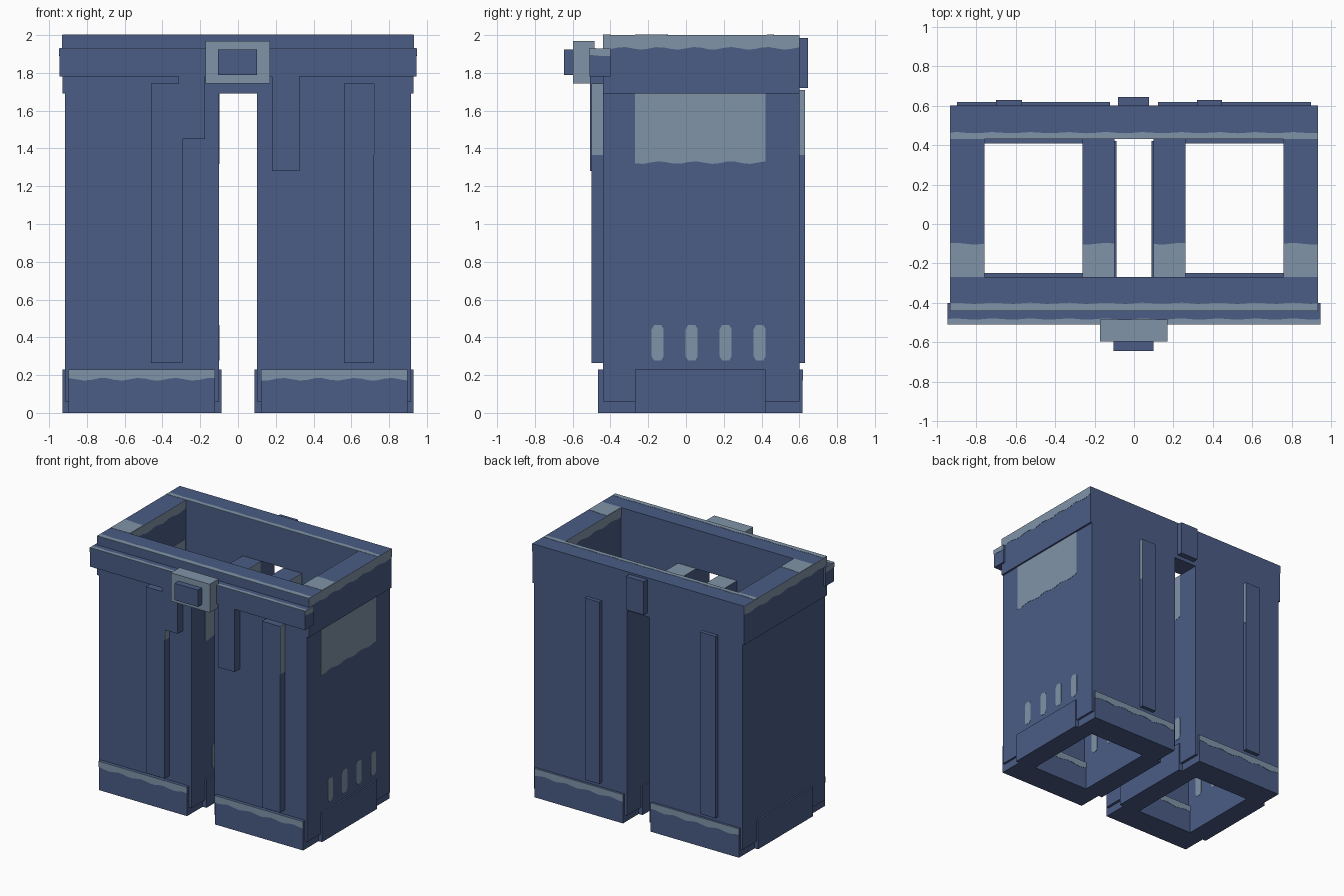
import bpy, bmesh, math

if "Cube" in bpy.data.objects:
    bpy.data.objects.remove(bpy.data.objects["Cube"])


def material(name, rgb):
    m = bpy.data.materials.new(name)
    m.diffuse_color = (*rgb, 1)
    m.use_nodes = True
    m.node_tree.nodes["Principled BSDF"].inputs["Base Color"].default_value = m.diffuse_color
    return m


DENIM = material("denim blue", (0.069, 0.107, 0.235))
WORN = material("worn grey blue", (0.216, 0.296, 0.392))


def make(name, bm, mat):
    bmesh.ops.recalc_face_normals(bm, faces=bm.faces)
    me = bpy.data.meshes.new(name)
    bm.to_mesh(me)
    bm.free()
    me.materials.append(mat)
    ob = bpy.data.objects.new(name, me)
    bpy.context.collection.objects.link(ob)


def box(name, x, y, z, mat=DENIM):
    bm = bmesh.new()
    bmesh.ops.create_cube(bm, size=1)
    for v in bm.verts:
        v.co = [r[0] if c < 0 else r[1] for c, r in zip(v.co, (x, y, z))]
    make(name, bm, mat)


def plate(name, axis, pos, sign, pts, mat=WORN):
    """Thin plate lying on a face that looks along +/- axis."""
    bm = bmesh.new()
    rings = []
    for d in (pos - sign * 0.001, pos + sign * 0.002):
        ring = []
        for p in pts:
            co = list(p)
            co.insert(axis, d)
            ring.append(bm.verts.new(co))
        rings.append(ring)
        bm.faces.new(ring)
    n = len(pts)
    for i in range(n):
        j = (i + 1) % n
        bm.faces.new((rings[0][i], rings[0][j], rings[1][j], rings[1][i]))
    make(name, bm, mat)


def faded(name, axis, pos, sign, u0, u1, straight, wavy, amp=0.007):
    """Faded patch with one straight edge and one wavy edge."""
    n = max(6, int((u1 - u0) / 0.04))
    pts = [(u0, straight), (u1, straight)]
    for i in range(n, -1, -1):
        u = u0 + (u1 - u0) * i / n
        pts.append((u, wavy + amp * math.sin(u * 33)))
    plate(name, axis, pos, sign, pts)


# waistband ring
box("waist_front", (-0.93, 0.93), (-0.44, -0.27), (1.69, 2))
box("waist_back", (-0.93, 0.93), (0.43, 0.60), (1.69, 2))
faded("waist_front_fade", 2, 2, 1, -0.93, 0.93, -0.44, -0.402, 0.003)
faded("waist_back_fade", 2, 2, 1, -0.93, 0.93, 0.43, 0.463, 0.003)
for s, side in ((-1, "left"), (1, "right")):
    xs = sorted((s * 0.76, s * 0.93))
    box(f"waist_{side}", xs, (-0.27, 0.43), (1.69, 2))
    faded(f"waist_{side}_top_fade", 2, 2, 1, *xs, -0.27, -0.10, 0.004)
    faded(f"waist_{side}_outer_fade", 0, s * 0.93, s, -0.44, 0.60, 2, 1.93)
    faded(f"waist_{side}_inner_fade", 0, s * 0.76, -s, -0.27, 0.43, 2, 1.93)

# legs with cuffs
for s, side in ((-1, "left"), (1, "right")):
    def span(a, b):
        return sorted((s * a, s * b))

    for part, ys in (("front", (-0.44, -0.27)), ("back", (0.43, 0.60))):
        box(f"{side}_leg_{part}", span(0.10, 0.915), ys, (0.06, 1.69))
    for part, xs, cuff in (("inner", span(0.10, 0.26), span(0.088, 0.26)),
                           ("outer", span(0.76, 0.915), span(0.76, 0.928))):
        box(f"{side}_leg_{part}", xs, (-0.27, 0.43), (0.06, 1.69))
        box(f"{side}_cuff_{part}", cuff, (-0.27, 0.42), (0, 0.23))
        # faded panel and slots on the face looking right
        faded(f"{side}_{part}_panel", 0, xs[1], 1, -0.27, 0.42, 1.69, 1.325)
        for i in range(4):
            y = -0.15 + 0.18 * i
            slot = [(y + a * 0.032, z) for a, z in (
                (-1, 0.30), (-0.6, 0.278), (0.6, 0.278), (1, 0.30),
                (1, 0.442), (0.6, 0.465), (-0.6, 0.465), (-1, 0.442))]
            plate(f"{side}_{part}_slot_{i + 1}", 0, xs[1], 1, slot)
    faded(f"{side}_inner_top_fade", 2, 1.69, 1, *span(0.10, 0.26), -0.27, -0.10, 0.004)
    # cuff front and back panels with faded upper hem
    xs = span(0.122, 0.898)
    for part, y0, y1 in (("front", -0.465, -0.25), ("back", 0.41, 0.617)):
        box(f"{side}_cuff_{part}", xs, (y0, y1), (0, 0.23))
        faded(f"{side}_cuff_{part}_fade_a", 1, y0, -1, *xs, 0.23, 0.178)
        faded(f"{side}_cuff_{part}_fade_b", 1, y1, 1, *xs, 0.23, 0.178)

# long straps down the legs
for name, x, y, top in (
        ("front_left_strap", (-0.46, -0.295), (-0.50, -0.43), 1.745),
        ("front_right_strap", (0.56, 0.72), (-0.50, -0.43), 1.745),
        ("back_left_strap", (-0.70, -0.57), (0.59, 0.63), 1.71),
        ("back_right_strap", (0.32, 0.445), (0.59, 0.63), 1.71)):
    box(name, x, y, (0.265, top))
    y0, y1 = (y[0], -0.44) if y[0] < 0 else (0.60, y[1])
    plate(name + "_fade", 0, x[1], 1,
          [(y0, 1.365), (y1, 1.365), (y1, top), (y0, top)])

# belt, hanging ends, buckle and back loop
box("belt", (-0.945, 0.945), (-0.51, -0.40), (1.78, 1.93))
faded("belt_top_fade", 2, 1.93, 1, -0.945, 0.945, -0.51, -0.482, 0.003)
for s in (-1, 1):
    faded("belt_end_fade", 0, s * 0.945, s, -0.51, -0.40, 1.93, 1.892, 0.003)
box("belt_end_left", (-0.315, -0.175), (-0.507, -0.43), (1.45, 1.80))
box("belt_end_right", (0.18, 0.325), (-0.507, -0.43), (1.28, 1.80))
box("buckle", (-0.173, 0.17), (-0.597, -0.485), (1.745, 1.97), WORN)
box("buckle_center", (-0.105, 0.10), (-0.645, -0.59), (1.79, 1.923))
box("back_loop", (-0.08, 0.077), (0.59, 0.645), (1.72, 1.985))
